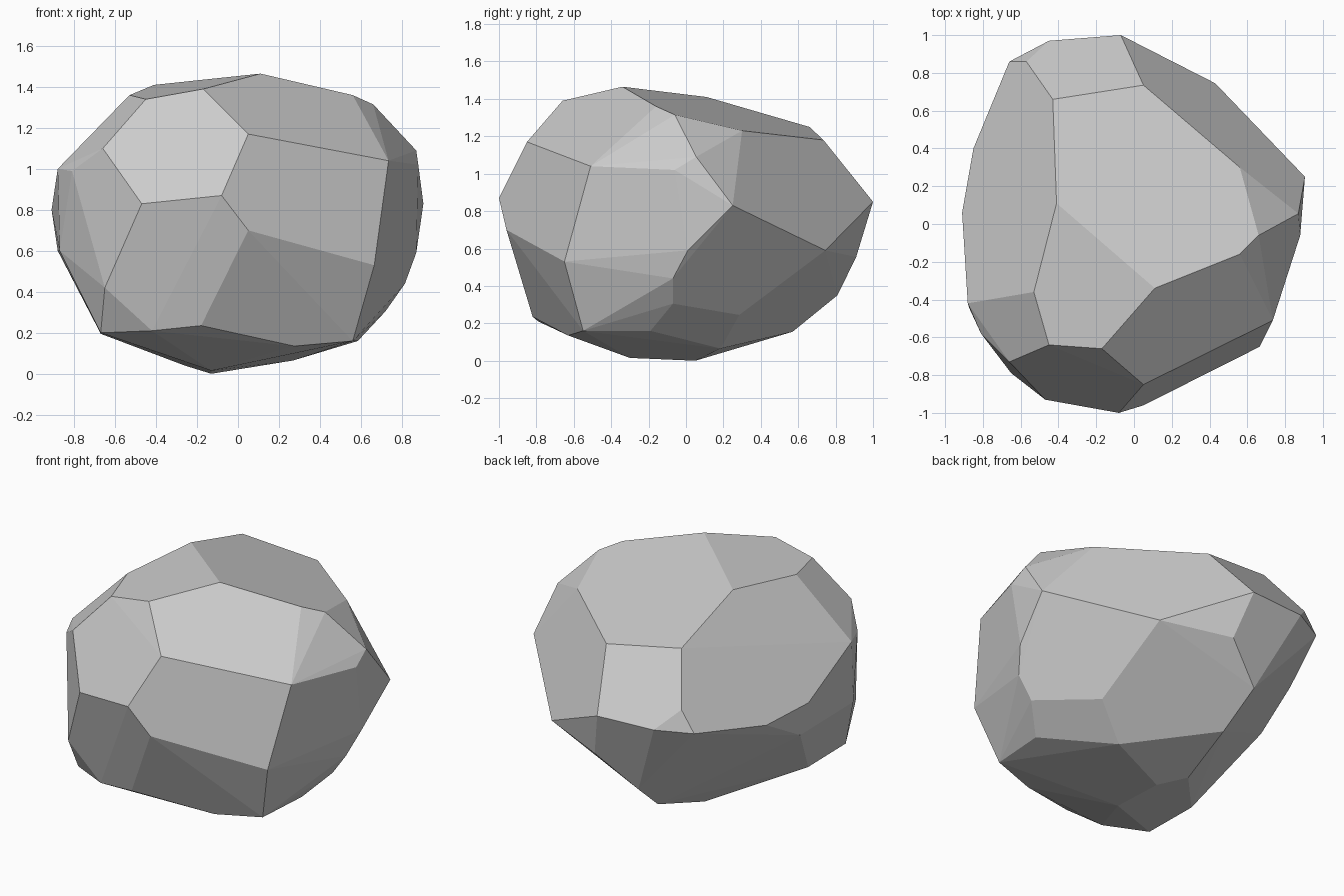
import bpy, bmesh
from math import radians

# Corner points of the faceted boulder, grouped by region
front = [(-.66, -.73, 1.10), (-.45, -.64, 1.34), (-.17, -.66, 1.39), (.05, -.85, 1.17),
         (-.08, -1.0, .87), (-.47, -.93, .83), (.735, -.51, 1.04), (.665, -.65, .53),
         (.05, -.96, .70), (-.18, -.82, .235), (-.42, -.79, .21), (.275, -.63, .135),
         (-.65, -.79, .42)]
right = [(.66, -.06, 1.315), (.87, .055, 1.09), (.88, -.06, 1.02), (.905, .25, .83),
         (.87, .01, .59), (.815, -.07, .44), (.72, -.07, .305), (.585, -.19, .16),
         (.56, -.55, .16)]
top = [(.11, -.34, 1.465), (.56, -.16, 1.36), (-.53, -.36, 1.36), (-.41, .11, 1.41),
       (-.43, .66, 1.25), (.05, .735, 1.18), (.56, .30, 1.23)]
left = [(-.88, -.42, 1.0), (-.81, -.58, .99), (-.85, .40, .77), (-.91, .06, .80),
        (-.87, -.45, .60), (-.88, .10, .60), (-.67, -.28, .195), (-.67, -.66, .20)]
back = [(-.07, 1.0, .85), (-.57, .86, .97), (-.66, .86, .84), (-.45, .97, .85),
        (.43, .745, .59), (.01, .91, .555), (-.23, .81, .35)]
base = [(-.20, .57, .155), (-.26, .18, .04), (-.13, .05, 0), (.27, .185, .065),
        (.48, .285, .245), (-.13, -.30, .015)]

# Boulder: convex hull of the corners, near-flat neighbours merged into broad facets
bm = bmesh.new()
for p in front + right + top + left + back + base:
    bm.verts.new(p)
hull = bmesh.ops.convex_hull(bm, input=bm.verts)
loose = {g for g in hull["geom_interior"] + hull["geom_unused"]
         if isinstance(g, bmesh.types.BMVert)}
bmesh.ops.delete(bm, geom=list(loose), context='VERTS')
bmesh.ops.dissolve_limit(bm, angle_limit=radians(4), verts=bm.verts, edges=bm.edges)
bmesh.ops.recalc_face_normals(bm, faces=bm.faces)

mesh = bpy.data.meshes.new("boulder")
bm.to_mesh(mesh)
bm.free()
bpy.context.collection.objects.link(bpy.data.objects.new("boulder", mesh))
